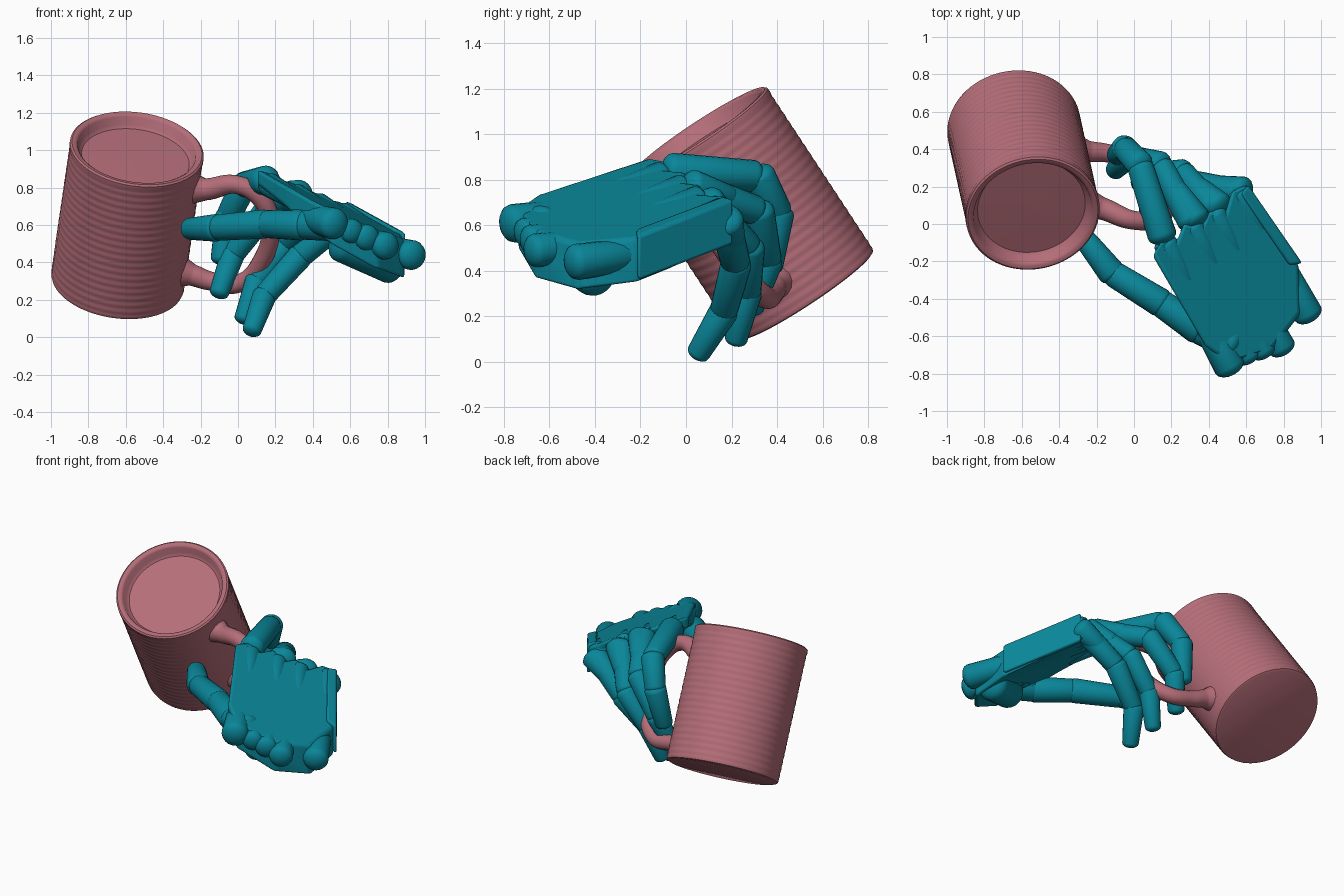
import bpy, bmesh, math
from mathutils import Vector, Matrix

if "Cube" in bpy.data.objects:
    bpy.data.objects.remove(bpy.data.objects["Cube"])


def material(name, rgb):
    m = bpy.data.materials.new(name)
    m.diffuse_color = (*rgb, 1)
    m.use_nodes = True
    m.node_tree.nodes["Principled BSDF"].inputs["Base Color"].default_value = m.diffuse_color
    return m


ROSE = material("rose_ceramic", (0.46, 0.155, 0.19))
TEAL = material("teal_shell", (0.003, 0.24, 0.32))


def select_only(ob):
    bpy.ops.object.select_all(action='DESELECT')
    ob.select_set(True)
    bpy.context.view_layer.objects.active = ob


def finish(name, bm, mat, angle=40):
    bmesh.ops.recalc_face_normals(bm, faces=bm.faces)
    me = bpy.data.meshes.new(name)
    bm.to_mesh(me)
    bm.free()
    me.materials.append(mat)
    ob = bpy.data.objects.new(name, me)
    bpy.context.collection.objects.link(ob)
    select_only(ob)
    bpy.ops.object.shade_smooth_by_angle(angle=math.radians(angle))
    return ob


def lathe(name, profile, mat, matrix, sides=64, wide=1.0):
    """Revolve (radius, height) points about local z, both ends capped."""
    bm = bmesh.new()
    rings = []
    for r, h in profile:
        rings.append([bm.verts.new(matrix @ Vector((
            wide * r * math.cos(2 * math.pi * i / sides),
            r * math.sin(2 * math.pi * i / sides), h))) for i in range(sides)])
    for a, b in zip(rings, rings[1:]):
        for i in range(sides):
            j = (i + 1) % sides
            bm.faces.new((a[i], a[j], b[j], b[i]))
    bm.faces.new(rings[0])
    bm.faces.new(rings[-1])
    return finish(name, bm, mat)


def frame(origin, z, x_hint):
    z = z.normalized()
    x = (x_hint - z * x_hint.dot(z)).normalized()
    y = z.cross(x)
    m = Matrix((x, y, z)).transposed().to_4x4()
    m.translation = origin
    return m


def capsule(name, p, q, r0, r1, side=(1, 0, 0), wide=1.0):
    """Tapered rounded segment from p to q."""
    p, q = Vector(p), Vector(q)
    length = (q - p).length
    arc = [math.radians(a) for a in (6, 25, 45, 67, 90)]
    prof = [(r0 * math.sin(a), -0.6 * r0 * math.cos(a)) for a in arc]
    prof += [(r1 * math.sin(a), length + 0.6 * r1 * math.cos(a)) for a in reversed(arc)]
    return lathe(name, prof, TEAL, frame(p, q - p, Vector(side)), 20, wide)


# Mug body: tilted, with faint throwing ridges and a shallow filled top
base, top = Vector((-0.645, 0.528, 0.29)), Vector((-0.54, 0.053, 1.011))
mug = frame(base, top - base, Vector((0.96, -0.13, -0.235)))
H = (top - base).length
profile = [(0.02, 0), (0.34, 0), (0.354, 0.006)]
for i in range(1, 120):
    h = 0.012 + (H - 0.05) * i / 120
    profile.append((0.358 + 0.0011 * math.sin(h * 150), h))
profile += [(0.361, H - 0.03), (0.36, H - 0.008), (0.35, H), (0.33, H - 0.002),
            (0.318, H - 0.012), (0.308, H - 0.055), (0.29, H - 0.07), (0.02, H - 0.066)]
lathe("mug_body", profile, ROSE, mug, 72)

# Mug handle: swept D loop in the mug frame (out, along, thickness)
loop = [(0.33, 0.70, 1.7), (0.40, 0.715, 1.2), (0.57, 0.79, 1), (0.71, 0.73, 1), (0.775, 0.58, 1),
        (0.76, 0.36, 1), (0.655, 0.18, 1), (0.50, 0.15, 1), (0.40, 0.16, 1.15), (0.33, 0.165, 1.7)]
cu = bpy.data.curves.new("mug_handle", 'CURVE')
cu.dimensions = '3D'
cu.bevel_depth = 0.05
cu.bevel_resolution = 5
cu.use_fill_caps = True
sp = cu.splines.new('BEZIER')
sp.bezier_points.add(len(loop) - 1)
for bp, (u, v, t) in zip(sp.bezier_points, loop):
    bp.co = mug @ Vector((u, 0, v))
    bp.radius = t
    bp.handle_left_type = bp.handle_right_type = 'AUTO'
cu.materials.append(ROSE)
handle = bpy.data.objects.new("mug_handle", cu)
bpy.context.collection.objects.link(handle)
select_only(handle)
bpy.ops.object.convert(target='MESH')
bpy.ops.object.shade_smooth()


# Back of the hand follows one sloping plane
def back_z(x, y):
    return 0.955 - 0.45 * x + 0.07 * y


def slab(name, outline, lift, bevel):
    """Plate under the back plane; outline points are (x, y, thickness)."""
    bm = bmesh.new()
    up = [bm.verts.new((x, y, back_z(x, y) + lift)) for x, y, t in outline]
    low = [bm.verts.new((x, y, back_z(x, y) + lift - t)) for x, y, t in outline]
    bm.faces.new(up)
    bm.faces.new(low)
    for i in range(len(up)):
        j = (i + 1) % len(up)
        bm.faces.new((up[i], up[j], low[j], low[i]))
    bmesh.ops.triangulate(bm, faces=[f for f in bm.faces if len(f.verts) > 4])
    ob = finish(name, bm, TEAL)
    mod = ob.modifiers.new("soft_edges", 'BEVEL')
    mod.width = bevel
    mod.segments = 3
    return ob


# Palm with a notch between each pair of knuckles
slab("palm", [(0.10, -0.17, 0.08), (0.24, -0.41, 0.11), (0.38, -0.65, 0.16), (0.50, -0.74, 0.18),
              (0.75, -0.66, 0.21), (0.89, -0.48, 0.21), (0.88, -0.22, 0.20), (0.74, 0.0, 0.19),
              (0.60, 0.21, 0.17), (0.52, 0.17, 0.13), (0.49, 0.06, 0.12), (0.40, 0.07, 0.12),
              (0.36, -0.02, 0.11), (0.27, 0.01, 0.11), (0.23, -0.09, 0.10), (0.16, -0.07, 0.09)], 0, 0.02)
# Short rounded knuckle ridges
knuckles = [(0.17, -0.11), (0.31, -0.02), (0.43, 0.05), (0.56, 0.16)]
for i, (x, y) in enumerate(knuckles):
    capsule(f"knuckle_{i + 1}", (x, y, back_z(x, y) - 0.058),
            (x + 0.11, y - 0.19, back_z(x + 0.11, y - 0.19) - 0.06), 0.066, 0.055)

# Little-finger side plate
slab("side_plate", [(0.61, 0.21, 0.20), (0.57, 0.16, 0.20), (0.83, -0.22, 0.20), (0.90, -0.21, 0.20)], 0.02, 0.015)

# Wrist: rounded bars along the cuff
for i, (x, y, r) in enumerate([(0.50, -0.74, 0.085), (0.60, -0.69, 0.065), (0.68, -0.66, 0.07),
                              (0.78, -0.64, 0.075), (0.92, -0.46, 0.08)]):
    z = back_z(x, y) - 0.07
    capsule(f"wrist_bar_{i + 1}", (x + 0.01, y - 0.02, z), (x - 0.11, y + 0.20, z + 0.03), r, r * 0.9)
capsule("wrist_pad", (0.56, -0.56, 0.50), (0.82, -0.40, 0.385), 0.10, 0.10)

# Fingers and thumb: chains of tapered segments around the handle
digits = {
    "index_finger": ([(0.15, -0.06, 0.84), (0.03, 0.32, 0.815), (-0.05, 0.405, 0.65), (-0.09, 0.37, 0.42)], 0.078),
    "middle_finger": ([(0.30, 0.02, 0.77), (0.14, 0.32, 0.66), (-0.03, 0.36, 0.44), (-0.10, 0.29, 0.24)], 0.073),
    "ring_finger": ([(0.42, 0.09, 0.70), (0.26, 0.28, 0.50), (0.10, 0.27, 0.30), (0.03, 0.22, 0.10)], 0.07),
    "little_finger": ([(0.55, 0.17, 0.62), (0.33, 0.22, 0.43), (0.14, 0.165, 0.22), (0.075, 0.055, 0.04)], 0.072),
    "thumb": ([(0.52, -0.64, 0.60), (0.34, -0.56, 0.60), (0.14, -0.42, 0.605), (-0.12, -0.26, 0.585),
               (-0.255, -0.09, 0.58)], 0.087),
}
for name, (pts, r) in digits.items():
    n = len(pts) - 1
    pts = [Vector(p) for p in pts]
    for i, (p, q) in enumerate(zip(pts, pts[1:])):
        a = r * (1 - 0.05 * i)
        capsule(f"{name}_segment_{i + 1}", p, q.lerp(p, 0.06 if i < n - 1 else 0), a, a * (0.9 if i < n - 1 else 0.8))

# Covers bridging the knuckles of the three inner fingers
for name in ("middle_finger", "ring_finger", "little_finger"):
    p, q = (Vector(v) for v in digits[name][0][:2])
    capsule(name + "_cover", p + Vector((0.03, 0.01, 0.0)), p.lerp(q, 0.5) + Vector((0.01, 0.01, 0.01)),
            0.074, 0.055, wide=1.05)
